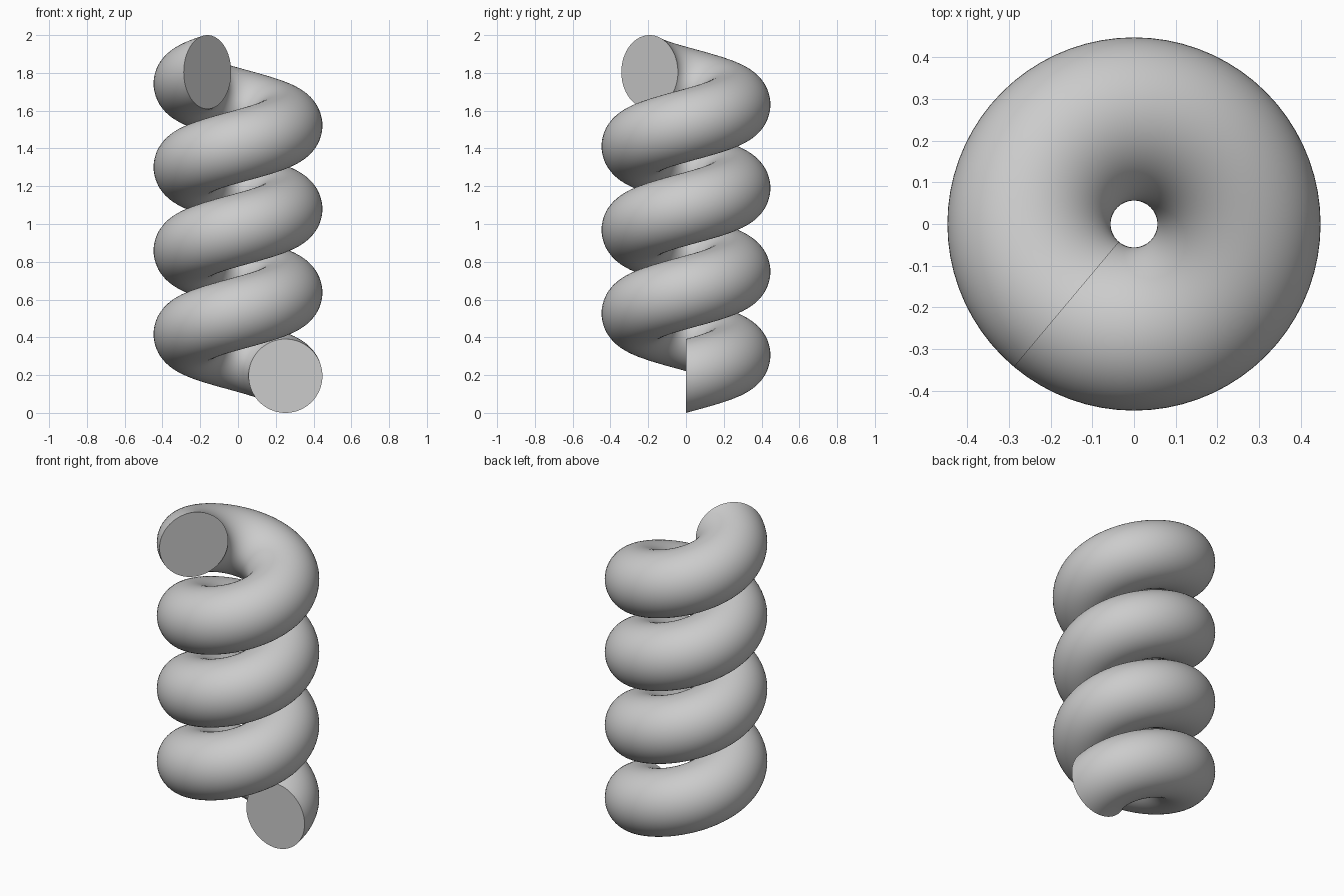
import bpy
import bmesh
from math import radians
from mathutils import Matrix, Vector

default_cube = bpy.data.objects.get("Cube")
if default_cube:
    bpy.data.objects.remove(default_cube, do_unlink=True)

COIL_RADIUS = 0.2515
TUBE_RADIUS = 0.1955
SWEEP = radians(3 * 360 + 230)
STEPS = 262
RISE = 2 - 2 * TUBE_RADIUS

# Plain grey material
grey = bpy.data.materials.new("light_grey")
grey.use_nodes = True
colour = (0.6, 0.6, 0.6, 1)
grey.diffuse_color = colour
for node in grey.node_tree.nodes:
    if node.type == "BSDF_PRINCIPLED":
        node.inputs["Base Color"].default_value = colour

# Upright circular section at the start of the coil
bm = bmesh.new()
placement = (Matrix.Translation((COIL_RADIUS, 0, TUBE_RADIUS))
             @ Matrix.Rotation(radians(90), 4, "X"))
bmesh.ops.create_circle(bm, segments=64, radius=TUBE_RADIUS, matrix=placement)

# Sweep the section round the axis while it climbs
bmesh.ops.spin(bm, geom=bm.verts[:] + bm.edges[:], cent=(0, 0, 0),
               axis=(0, 0, 1), dvec=Vector((0, 0, RISE / STEPS)),
               angle=SWEEP, steps=STEPS, use_duplicate=False)

# Flat end caps
bmesh.ops.holes_fill(bm, edges=[e for e in bm.edges if e.is_boundary], sides=0)
bmesh.ops.recalc_face_normals(bm, faces=bm.faces[:])

mesh = bpy.data.meshes.new("helical_coil")
bm.to_mesh(mesh)
bm.free()
mesh.materials.append(grey)
coil = bpy.data.objects.new("helical_coil", mesh)
bpy.context.collection.objects.link(coil)

# Smooth tube with crisp cap rims
bpy.ops.object.select_all(action="DESELECT")
coil.select_set(True)
bpy.context.view_layer.objects.active = coil
bpy.ops.object.shade_smooth_by_angle(angle=radians(30))
